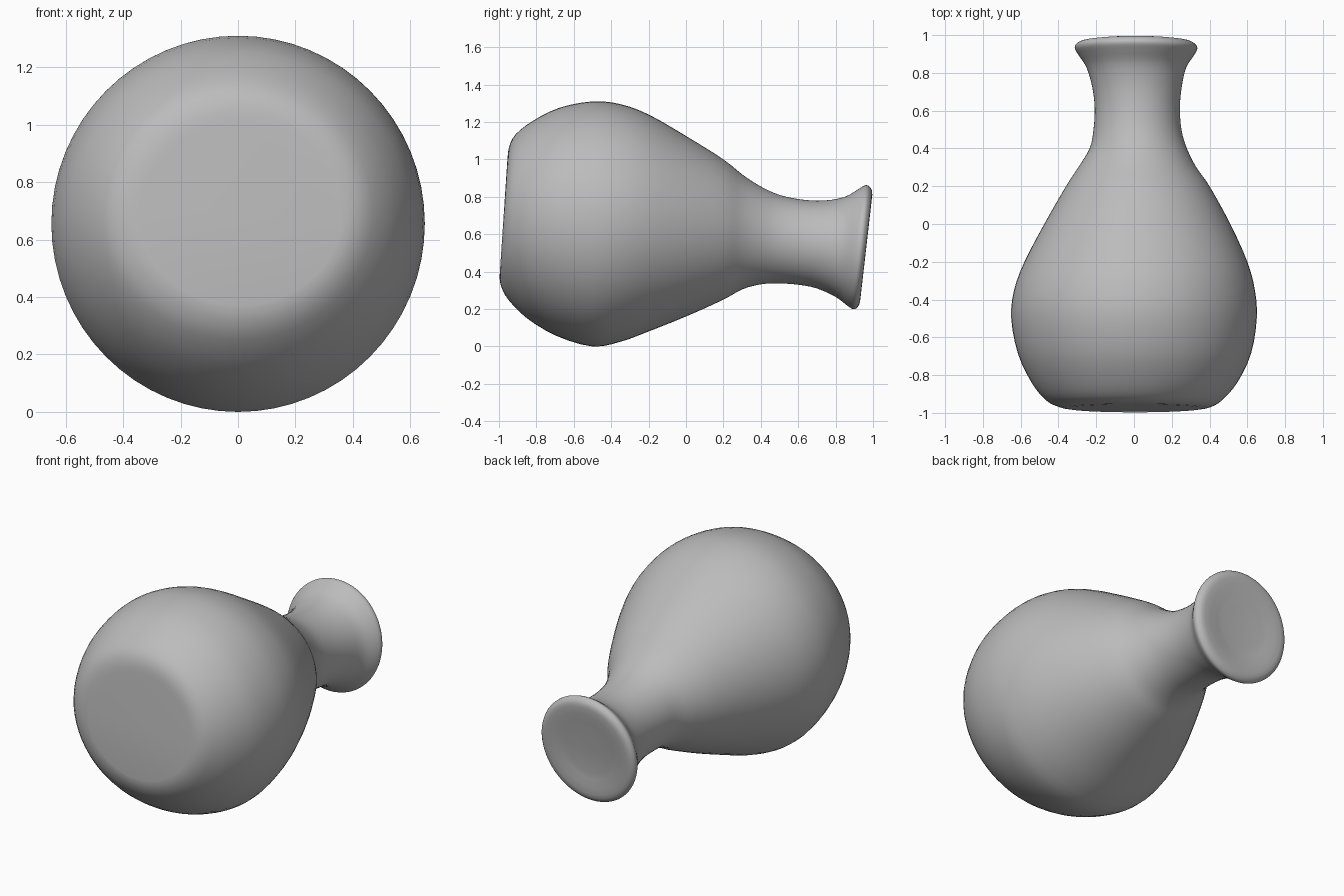
import bpy, bmesh, math

if "Cube" in bpy.data.objects:
    bpy.data.objects.remove(bpy.data.objects["Cube"])

SIDES = 64

clay = bpy.data.materials.new("grey clay")
clay.diffuse_color = (0.5, 0.5, 0.5, 1)
clay.use_nodes = True
clay.node_tree.nodes["Principled BSDF"].inputs["Base Color"].default_value = clay.diffuse_color

# Vase outline lying along y: top y, top z, bottom y, bottom z, left x, right x
outline = [
    (-0.955, 1.00, -0.997, 0.37, -0.35, 0.36),
    (-0.945, 1.07, -0.988, 0.32, -0.40, 0.41),
    (-0.91, 1.135, -0.95, 0.25, -0.47, 0.47),
    (-0.82, 1.205, -0.85, 0.15, -0.545, 0.55),
    (-0.68, 1.275, -0.69, 0.055, -0.615, 0.62),
    (-0.50, 1.31, -0.50, 0.00, -0.65, 0.65),
    (-0.35, 1.295, -0.35, 0.025, -0.635, 0.64),
    (-0.20, 1.24, -0.20, 0.08, -0.58, 0.60),
    (0.00, 1.125, 0.00, 0.16, -0.475, 0.51),
    (0.20, 1.00, 0.20, 0.25, -0.36, 0.40),
    (0.30, 0.92, 0.30, 0.305, -0.295, 0.33),
    (0.40, 0.855, 0.40, 0.332, -0.235, 0.28),
    (0.50, 0.81, 0.49, 0.337, -0.215, 0.252),
    (0.62, 0.785, 0.60, 0.33, -0.208, 0.243),
    (0.74, 0.78, 0.70, 0.31, -0.22, 0.252),
    (0.85, 0.80, 0.80, 0.265, -0.25, 0.275),
    (0.92, 0.84, 0.86, 0.22, -0.29, 0.315),
    (0.96, 0.862, 0.892, 0.20, -0.312, 0.335),
    (0.985, 0.85, 0.915, 0.208, -0.308, 0.325),
    (0.996, 0.81, 0.932, 0.25, -0.27, 0.285),
    (0.975, 0.68, 0.93, 0.38, -0.14, 0.155),  # shallow closed mouth
]


def ring(bm, station):
    """Tilted oval cross-section through the four outline points."""
    yt, zt, yb, zb, xl, xr = station
    verts = []
    for i in range(SIDES):
        a = 2 * math.pi * i / SIDES
        t = (math.sin(a) + 1) / 2
        x = (xl + xr) / 2 + (xr - xl) / 2 * math.cos(a)
        verts.append(bm.verts.new((x, yb + (yt - yb) * t, zb + (zt - zb) * t)))
    return verts


def smooth_stations(rows, steps=3):
    """Pass a smooth curve through the outline stations."""
    out = []
    for i in range(len(rows) - 1):
        p0, p1 = rows[max(i - 1, 0)], rows[i]
        p2, p3 = rows[i + 1], rows[min(i + 2, len(rows) - 1)]
        for s in range(steps):
            t = s / steps
            out.append([b + 0.5 * t * (c - a + t * (2 * a - 5 * b + 4 * c - d
                        + t * (3 * (b - c) + d - a)))
                        for a, b, c, d in zip(p0, p1, p2, p3)])
    return out + [rows[-1]]


# Body, neck, lip and mouth as one skinned surface
bm = bmesh.new()
rings = [ring(bm, s) for s in smooth_stations(outline)]
for a, b in zip(rings, rings[1:]):
    for i in range(SIDES):
        j = (i + 1) % SIDES
        bm.faces.new((a[i], a[j], b[j], b[i]))
bm.faces.new(rings[0])   # flat foot
bm.faces.new(rings[-1])  # mouth centre
bmesh.ops.recalc_face_normals(bm, faces=bm.faces)

mesh = bpy.data.meshes.new("vase")
bm.to_mesh(mesh)
bm.free()
mesh.materials.append(clay)
vase = bpy.data.objects.new("vase", mesh)
bpy.context.collection.objects.link(vase)
bpy.context.view_layer.objects.active = vase
vase.select_set(True)
bpy.ops.object.shade_smooth_by_angle(angle=math.radians(40))
